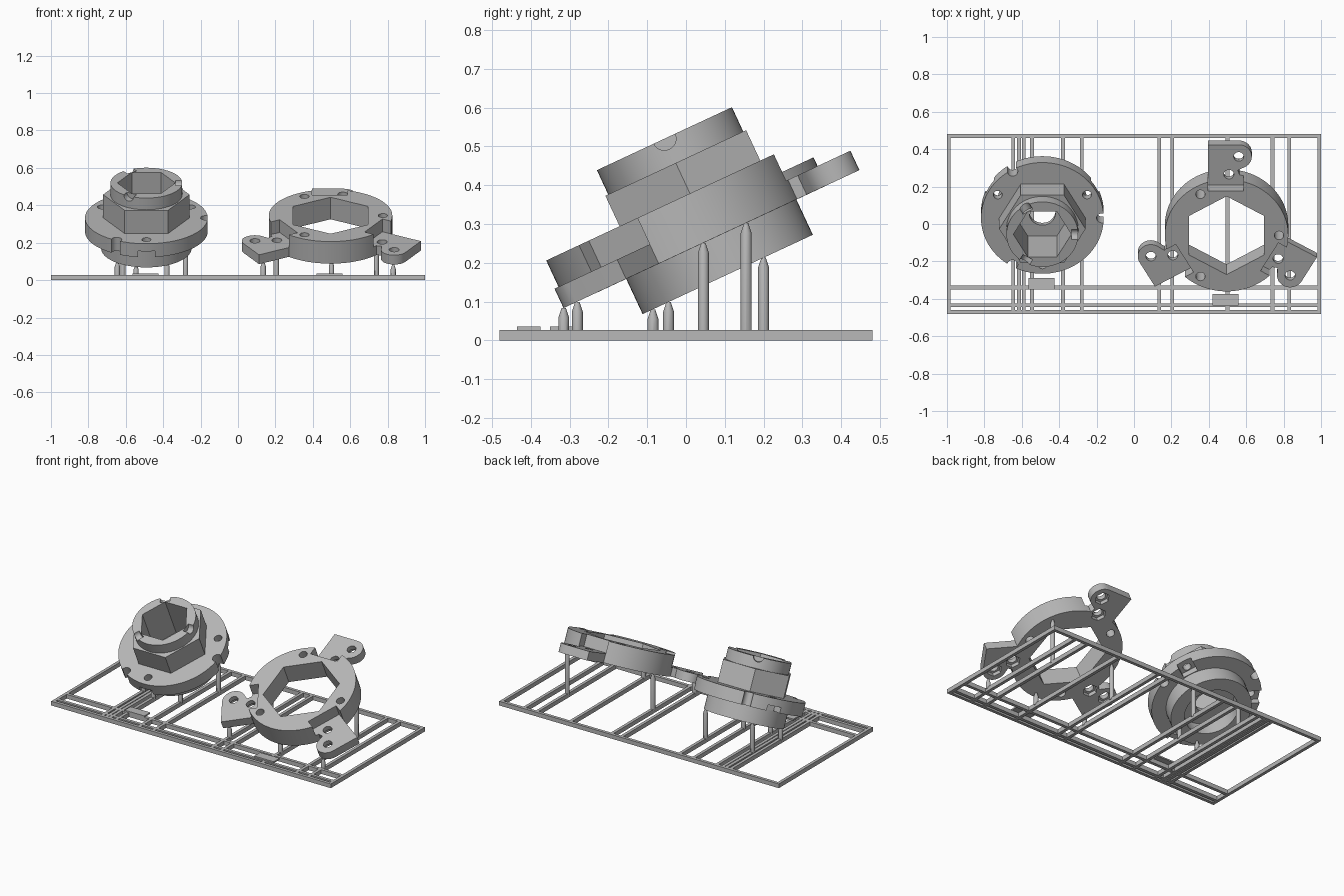
import bpy, bmesh
from math import sin, cos, radians, tau
from mathutils import Matrix, Vector

if "Cube" in bpy.data.objects:
    bpy.data.objects.remove(bpy.data.objects["Cube"])

grey = bpy.data.materials.new("plain grey")
grey.use_nodes = True
grey.diffuse_color = (0.48, 0.48, 0.48, 1)
grey.node_tree.nodes["Principled BSDF"].inputs["Base Color"].default_value = grey.diffuse_color

TILT = radians(25)
THIRDS = [radians(a) for a in (0, 120, 240)]


def turn(angle, axis="Z"):
    return Matrix.Rotation(angle, 4, axis)


def circle(r, n=64, x=0, y=0, start=0.0):
    return [(x + r * cos(start + tau * i / n), y + r * sin(start + tau * i / n)) for i in range(n)]


def box(x0, x1, y0, y1):
    return [(x0, y0), (x1, y0), (x1, y1), (x0, y1)]


def prism(name, outline, z0, z1, matrix=None):
    """Extrude a closed outline from z0 to z1."""
    bm = bmesh.new()
    face = bm.faces.new([bm.verts.new((x, y, z0)) for x, y in outline])
    top = bmesh.ops.extrude_face_region(bm, geom=[face])["geom"]
    moved = [v for v in top if isinstance(v, bmesh.types.BMVert)]
    bmesh.ops.translate(bm, verts=moved, vec=(0, 0, z1 - z0))
    bmesh.ops.recalc_face_normals(bm, faces=bm.faces)
    if matrix:
        bm.transform(matrix)
    mesh = bpy.data.meshes.new(name)
    bm.to_mesh(mesh)
    bm.free()
    mesh.materials.append(grey)
    obj = bpy.data.objects.new(name, mesh)
    bpy.context.collection.objects.link(obj)
    return obj


def activate(obj):
    bpy.ops.object.select_all(action="DESELECT")
    obj.select_set(True)
    bpy.context.view_layer.objects.active = obj


def combine(body, tool, operation):
    activate(body)
    mod = body.modifiers.new("combine", "BOOLEAN")
    mod.operation, mod.solver, mod.object = operation, "EXACT", tool
    bpy.ops.object.modifier_apply(modifier=mod.name)
    bpy.data.objects.remove(tool)


def add(body, *args):
    combine(body, prism("tool", *args), "UNION")


def cut(body, *args):
    combine(body, prism("tool", *args), "DIFFERENCE")


def finish(obj, location=(0, 0, 0), tilt=0.0):
    obj.matrix_world = Matrix.Translation(location) @ turn(tilt, "X")
    activate(obj)
    bpy.ops.object.shade_smooth_by_angle(angle=radians(30))


# Flanged hub: boss, flange, hexagon and collar
hub = prism("flanged_hub", circle(0.242), 0, 0.14)
add(hub, circle(0.328, 96), 0.1, 0.18)
add(hub, circle(0.231, 6), 0.12, 0.317)
add(hub, circle(0.192), 0.25, 0.386)
# Hexagonal socket, bottom recess and the bore between them
cut(hub, circle(0.155, 6), 0.12, 0.5)
cut(hub, circle(0.16), -0.1, 0.09)
cut(hub, circle(0.07, 32), 0.05, 0.2)
for a in THIRDS:
    # Collar grooves, rim notches, screw holes and nut slots
    groove = turn(a) @ Matrix.Translation((0, 0, 0.386)) @ turn(radians(90), "Y")
    cut(hub, circle(0.03, 24), 0.155, 0.25, groove)
    cut(hub, circle(0.028, 24, 0.318), 0.05, 0.25, turn(a))
    spoke = turn(a + radians(30))
    cut(hub, circle(0.024, 24, 0.275), 0.05, 0.25, spoke)
    cut(hub, box(0.245, 0.4, -0.045, 0.045), 0.05, 0.135, spoke)
finish(hub, (-0.49, 0.1075, 0.17), TILT)

# Mounting ring with a hexagonal opening
ring = prism("mounting_ring", circle(0.33, 96), 0.1, 0.23)
cut(ring, circle(0.231, 6, start=radians(90)), 0, 0.4)
tip = [(0.065 + 0.07 * cos(radians(a)), 0.43 + 0.07 * sin(radians(a))) for a in range(90, -70, -10)]
lug = [(-0.1, 0.262), (-0.1, 0.5)] + tip + [(0.06, 0.35), (0.09, 0.262)]
for a in THIRDS:
    # Stepped pocket, lug, lug holes with nut recesses, ring holes
    cut(ring, box(-0.1, 0.09, 0.262, 0.6), 0.155, 0.4, turn(a))
    add(ring, lug, 0.1, 0.155, turn(a))
    for x, y in ((0.065, 0.43), (0.012, 0.325)):
        cut(ring, circle(0.027, 24, x, y), 0, 0.3, turn(a))
        cut(ring, circle(0.044, 6, x, y), 0, 0.125, turn(a))
    cut(ring, circle(0.025, 24, 0.28), 0, 0.4, turn(a))
finish(ring, (0.495, 0.036, 0.137), TILT)

# Flat base frame made of bars
BASE = 0.027
bars = [box(-1, 1, y - 0.01, y + 0.01) for y in (-0.47, -0.435, -0.34, 0.47)]
bar_x = (-0.99, -0.645, -0.615, -0.59, -0.545, -0.38, -0.28, 0.135, 0.205, 0.5, 0.74, 0.83, 0.99)
bars += [box(x - 0.01, x + 0.01, -0.48, 0.48) for x in bar_x]
frame = prism("base_frame", bars[0], 0, BASE)
for bar in bars[1:]:
    add(frame, bar, 0, BASE)
finish(frame)

# Blank tag plates on the frame
for side, x, y in (("right", -0.495, -0.32), ("left", 0.49, -0.405)):
    finish(prism(side + "_tag_plate", box(x - 0.07, x + 0.07, y - 0.03, y + 0.03), BASE, BASE + 0.009))


# Support posts with pointed tips, reaching the tilted undersides
def post(name, x, y, rise):
    top = 0.17 + rise + 0.466 * (y - 0.1075)
    obj = prism(name, circle(0.014, 12), BASE - 0.01, top - 0.025)
    bm = bmesh.new()
    bm.from_mesh(obj.data)
    cap = max(bm.faces, key=lambda f: f.calc_center_median().z)
    new = bmesh.ops.extrude_face_region(bm, geom=[cap])["geom"]
    verts = [v for v in new if isinstance(v, bmesh.types.BMVert)]
    bmesh.ops.delete(bm, geom=[cap], context="FACES")
    centre = Vector((0, 0, top))
    for v in verts:
        v.co = centre + Vector((v.co.x, v.co.y, 0)) * 0.4
    bm.to_mesh(obj.data)
    bm.free()
    finish(obj, (x, y, 0))


hub_posts = [(-0.645, -0.045), (-0.545, -0.085), (-0.38, -0.045), (-0.28, 0.2), (-0.615, 0.2)]
ring_posts = [(0.135, -0.28), (0.205, 0.045), (0.5, -0.28), (0.74, 0.155), (0.83, -0.315)]
for i, (x, y) in enumerate(hub_posts):
    post(f"hub_post_{i + 1}", x, y, 0)
for i, (x, y) in enumerate(ring_posts):
    post(f"ring_post_{i + 1}", x, y, 0.11)
